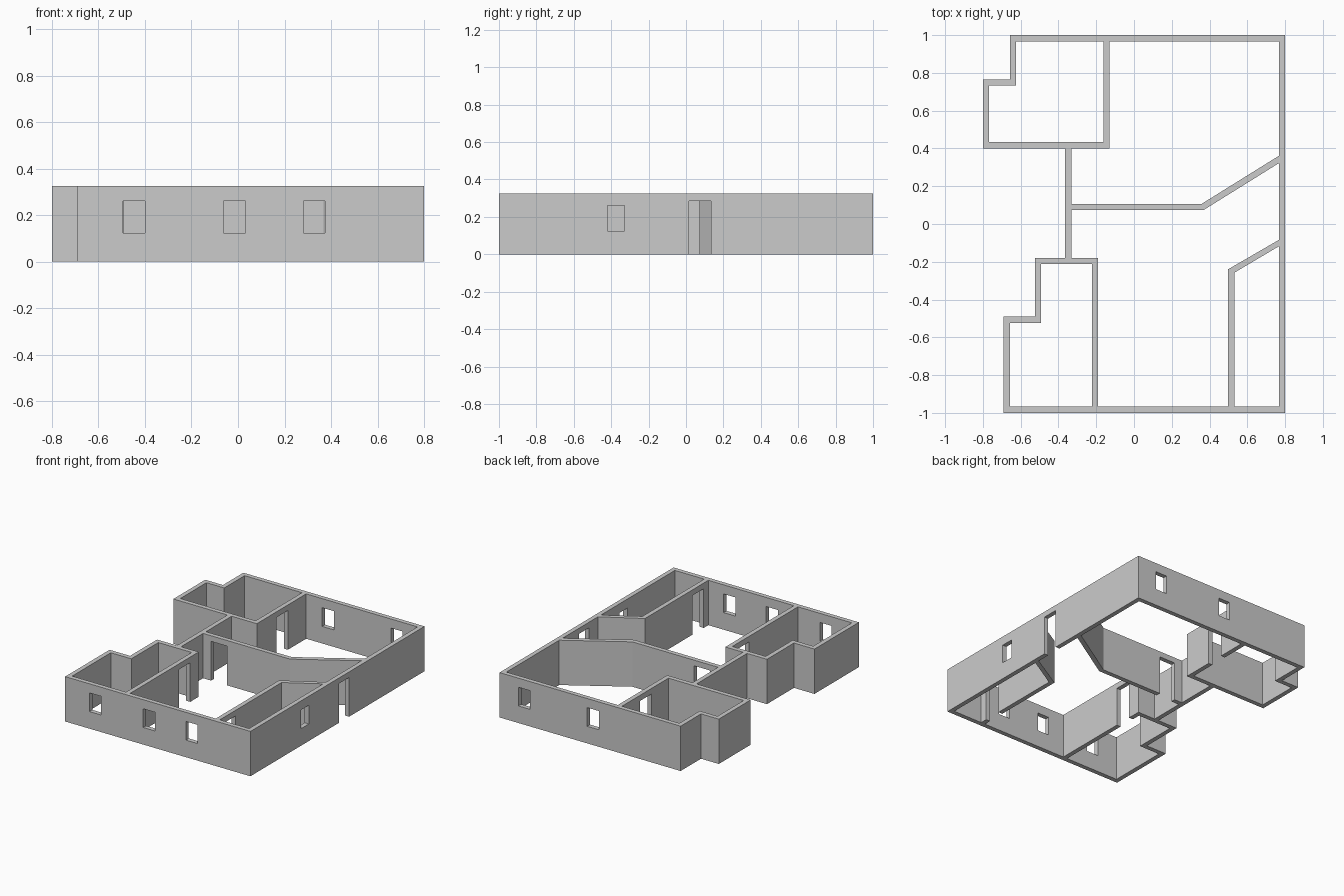
import bpy, bmesh

if "Cube" in bpy.data.objects:
    bpy.data.objects.remove(bpy.data.objects["Cube"])

H = 0.326                    # wall height
DOOR = (-0.05, 0.285)        # z range of doors (cut passes through the floor line)
WINDOW = (0.124, 0.26)       # z range of windows

# Floor plan: outer outline, then one inner outline per room
outer = [(-.69, -1), (.8, -1), (.8, 1), (-.657, 1), (-.657, .766), (-.8, .766),
         (-.8, .4), (-.365, .4), (-.365, -.18), (-.525, -.18), (-.525, -.49), (-.69, -.49)]
back_left_room = [(-.767, .433), (-.162, .433), (-.162, .967), (-.624, .967),
                  (-.624, .733), (-.767, .733)]
back_room = [(-.129, .967), (-.129, .4), (-.332, .4), (-.332, .106), (.357, .106),
             (.767, .361), (.767, .967)]
hall = [(-.332, .073), (.367, .073), (.767, .322), (.767, -.084), (.498, -.24),
        (.498, -.967), (-.19, -.967), (-.19, -.18), (-.332, -.18)]
front_left_room = [(-.657, -.967), (-.223, -.967), (-.223, -.213), (-.492, -.213),
                   (-.492, -.523), (-.657, -.523)]
front_right_room = [(.531, -.967), (.767, -.967), (.767, -.118), (.531, -.258)]

# Walls: filled plan curve, extruded upward
curve = bpy.data.curves.new("plan", 'CURVE')
curve.dimensions = '2D'
curve.fill_mode = 'BOTH'
curve.extrude = H / 2
for outline in (outer, back_left_room, back_room, hall, front_left_room, front_right_room):
    spline = curve.splines.new('POLY')
    spline.points.add(len(outline) - 1)
    for p, (x, y) in zip(spline.points, outline):
        p.co = (x, y, 0, 1)
    spline.use_cyclic_u = True
plan = bpy.data.objects.new("plan", curve)
bpy.context.collection.objects.link(plan)
bpy.context.view_layer.update()
mesh = bpy.data.meshes.new_from_object(plan.evaluated_get(bpy.context.evaluated_depsgraph_get()))
bpy.data.objects.remove(plan)

bm = bmesh.new()
bm.from_mesh(mesh)
bmesh.ops.translate(bm, verts=bm.verts, vec=(0, 0, H / 2))
bmesh.ops.remove_doubles(bm, verts=bm.verts, dist=1e-4)
bmesh.ops.recalc_face_normals(bm, faces=bm.faces)
for f in bm.faces:
    f.smooth = False
bm.to_mesh(mesh)
bm.free()
walls = bpy.data.objects.new("walls", mesh)
bpy.context.collection.objects.link(walls)

# Openings: one box per door or window, given by centre, width and wall direction
cut = bmesh.new()


def opening(x, y, width, zr, along_x):
    depth = 0.08
    size = (width, depth) if along_x else (depth, width)
    verts = bmesh.ops.create_cube(cut, size=1)["verts"]
    bmesh.ops.scale(cut, verts=verts, vec=(*size, zr[1] - zr[0]))
    bmesh.ops.translate(cut, verts=verts, vec=(x, y, sum(zr) / 2))


for x in (-.447, -.015, .328):                   # front windows
    opening(x, -.983, .094, WINDOW, True)
for x in (.047, .6):                             # back windows
    opening(x, .983, .094, WINDOW, True)
opening(.783, -.375, .092, WINDOW, False)        # right window
opening(.783, .075, .118, DOOR, False)           # entrance
opening(.515, -.85, .129, DOOR, False)           # inner doors
opening(-.206, -.342, .129, DOOR, False)
opening(-.146, .692, .13, DOOR, False)
opening(-.203, .09, .129, DOOR, True)

cut_mesh = bpy.data.meshes.new("openings")
cut.to_mesh(cut_mesh)
cut.free()
cutter = bpy.data.objects.new("openings", cut_mesh)
cutter.hide_render = True
bpy.context.collection.objects.link(cutter)

mod = walls.modifiers.new("openings", 'BOOLEAN')
mod.operation = 'DIFFERENCE'
mod.solver = 'EXACT'
mod.object = cutter
bpy.context.view_layer.objects.active = walls
bpy.ops.object.modifier_apply(modifier=mod.name)
bpy.data.objects.remove(cutter)
